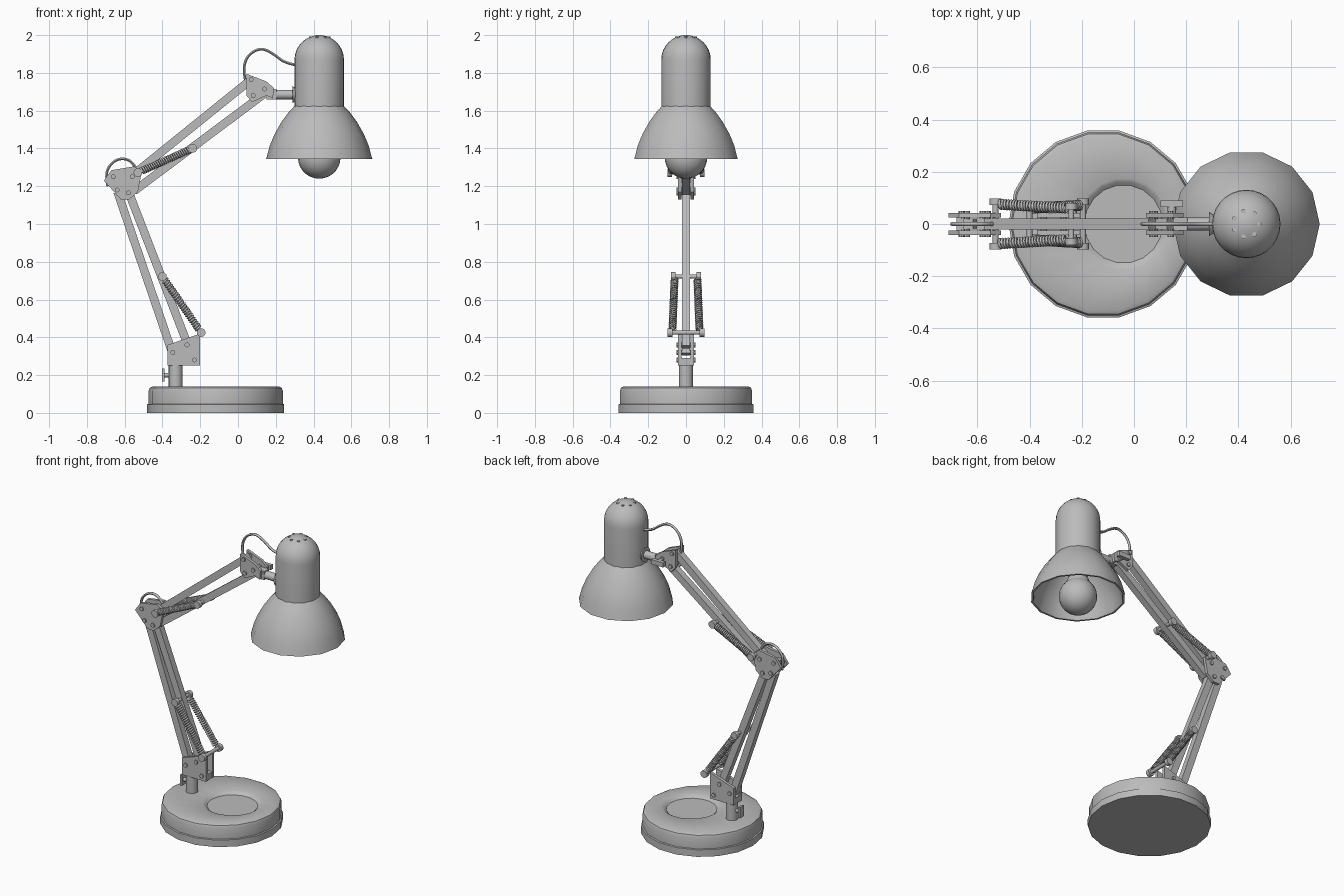
import bpy, bmesh, math
from mathutils import Vector

if "Cube" in bpy.data.objects:
    bpy.data.objects.remove(bpy.data.objects["Cube"])

grey = bpy.data.materials.new("satin grey")
grey.diffuse_color = (0.5, 0.5, 0.5, 1)
grey.use_nodes = True
grey.node_tree.nodes["Principled BSDF"].inputs["Base Color"].default_value = grey.diffuse_color


def finish(name, bm, smooth=30):
    bmesh.ops.recalc_face_normals(bm, faces=bm.faces)
    me = bpy.data.meshes.new(name)
    bm.to_mesh(me)
    bm.free()
    me.materials.append(grey)
    ob = bpy.data.objects.new(name, me)
    bpy.context.collection.objects.link(ob)
    if smooth:
        bpy.ops.object.select_all(action='DESELECT')
        ob.select_set(True)
        bpy.context.view_layer.objects.active = ob
        bpy.ops.object.shade_smooth_by_angle(angle=math.radians(smooth))
    return ob


def rings(name, prof, n, caps=(True, True), smooth=35):
    """Skin circular rings given as (centre x, radius, z)."""
    bm = bmesh.new()
    loops = [[bm.verts.new((cx + r * math.cos(2 * math.pi * i / n),
                            r * math.sin(2 * math.pi * i / n), z)) for i in range(n)]
             for cx, r, z in prof]
    for a, b in zip(loops, loops[1:]):
        for i in range(n):
            j = (i + 1) % n
            bm.faces.new((a[i], a[j], b[j], b[i]))
    if caps[0]:
        bm.faces.new(loops[0])
    if caps[1]:
        bm.faces.new(loops[-1])
    return finish(name, bm, smooth)


def rod(name, a, b, r1, r2=None, n=16):
    a, b = Vector(a), Vector(b)
    bm = bmesh.new()
    bmesh.ops.create_cone(bm, cap_ends=True, segments=n, radius1=r1,
                          radius2=r1 if r2 is None else r2, depth=(b - a).length)
    q = (b - a).to_track_quat('Z', 'Y')
    for v in bm.verts:
        v.co = q @ v.co + (a + b) / 2
    return finish(name, bm)


def plate(name, pts, y0, y1):
    """Extrude an x-z outline from y0 to y1."""
    bm = bmesh.new()
    f = bm.faces.new([bm.verts.new((x, y0, z)) for x, z in pts])
    ext = bmesh.ops.extrude_face_region(bm, geom=[f])
    bmesh.ops.translate(bm, vec=(0, y1 - y0, 0),
                        verts=[g for g in ext['geom'] if isinstance(g, bmesh.types.BMVert)])
    return finish(name, bm, 0)


def bar(name, a, b, w=0.044):
    a, b = Vector(a), Vector(b)
    d = (b - a).normalized() * w / 2
    p = Vector((-d.y, d.x))
    return plate(name, [a + p, b + p, b - p, a - p], -0.021, 0.021)


def tube(name, pts, r, smooth_path=False):
    cu = bpy.data.curves.new(name, 'CURVE')
    cu.dimensions = '3D'
    cu.bevel_depth, cu.bevel_resolution, cu.use_fill_caps = r, 1, True
    sp = cu.splines.new('NURBS' if smooth_path else 'POLY')
    sp.points.add(len(pts) - 1)
    for p, c in zip(sp.points, pts):
        p.co = (*c, 1)
    if smooth_path:
        sp.use_endpoint_u, sp.order_u, sp.resolution_u = True, 3, 8
    tmp = bpy.data.objects.new(name + "_path", cu)
    bpy.context.collection.objects.link(tmp)
    me = bpy.data.meshes.new_from_object(tmp.evaluated_get(bpy.context.evaluated_depsgraph_get()))
    bpy.data.objects.remove(tmp)
    bm = bmesh.new()
    bm.from_mesh(me)
    return finish(name, bm, 60)


def spring(name, a, b, turns=24, r=0.017):
    a, b = Vector(a), Vector(b)
    q = (b - a).to_track_quat('Z', 'Y')
    n = turns * 10
    pts = [a]
    for i in range(n + 1):
        t = 2 * math.pi * i / 10
        pts.append(a.lerp(b, 0.06 + 0.88 * i / n) + q @ Vector((r * math.cos(t), r * math.sin(t), 0)))
    tube(name, pts + [b], 0.005)


def pin(name, x, z, half):
    """Cross pin with a knob on each end."""
    rod(name, (x, -half, z), (x, half, z), 0.011)
    for s in (-1, 1):
        rod(name + "_knob", (x, s * (half - 0.025), z), (x, s * half, z), 0.023)


def bracket(name, outline, bolts):
    """Pair of side plates with bolt heads."""
    for s in (-1, 1):
        plate(name + "_plate", outline, s * 0.024, s * 0.042)
        for x, z in bolts:
            rod(name + "_bolt", (x, s * 0.02, z), (x, s * 0.05, z), 0.013, n=10)


# weighted base with an off-centre dish
BX = -0.118
rings("base", [(BX, .3625, 0), (BX, .3625, .045), (BX, .355, .048), (BX, .355, .118),
               (BX, .349, .133), (BX, .335, .14), (-.04, .175, .14),
               (-.04, .163, .133), (-.04, .15, .122)], 18)

# post, clamp screw
rod("post", (-.33, 0, .13), (-.33, 0, .27), .037)
rod("clamp_screw", (-.40, 0, .2), (-.35, 0, .2), .012)
plate("clamp_wing", [(-.402, .165), (-.388, .165), (-.388, .235), (-.402, .235)], -.02, .02)

# lower bracket
bracket("lower_bracket", [(-.372, .25), (-.2, .25), (-.2, .42), (-.372, .36)],
        [(-.345, .32), (-.27, .36), (-.23, .28)])
plate("lower_bracket_block", [(-.37, .25), (-.202, .25), (-.202, .29), (-.37, .29)], -.026, .026)

# lower and upper parallel arms
bar("lower_arm_rear", (-.638, 1.17), (-.345, .31))
bar("lower_arm_front", (-.583, 1.18), (-.262, .35))
bar("upper_arm_top", (-.56, 1.257), (.07, 1.765))
bar("upper_arm_bottom", (-.55, 1.175), (.14, 1.69))

# elbow
bracket("elbow", [(-.71, 1.23), (-.67, 1.285), (-.55, 1.305), (-.51, 1.275), (-.53, 1.17),
                  (-.575, 1.13), (-.62, 1.13)],
        [(-.64, 1.18), (-.58, 1.165), (-.56, 1.25), (-.66, 1.25)])
plate("elbow_spacer", [(-.68, 1.22), (-.65, 1.22), (-.65, 1.26), (-.68, 1.26)], -.03, .03)

# head bracket, swivel neck and wing bolt
bracket("head_bracket", [(.045, 1.795), (.15, 1.755), (.19, 1.72), (.185, 1.665),
                         (.15, 1.68), (.075, 1.645), (.045, 1.68)],
        [(.07, 1.765), (.14, 1.715), (.08, 1.68)])
plate("neck_block", [(.15, 1.66), (.205, 1.66), (.205, 1.715), (.15, 1.715)], -.024, .024)
rod("neck", (.18, 0, 1.685), (.32, 0, 1.685), .025)
rod("neck_flange", (.288, 0, 1.685), (.335, 0, 1.685), .046, .015)
rod("wing_bolt_stem", (.145, .03, 1.7), (.145, .07, 1.7), .016)
plate("wing_bolt", [(.102, 1.685), (.187, 1.685), (.187, 1.715), (.102, 1.715)], .066, .09)

# spring pins and springs on both sides
pin("lower_spring_bottom_pin", -.195, .425, .097)
pin("lower_spring_top_pin", -.4, .722, .08)
pin("upper_spring_left_pin", -.53, 1.272, .098)
pin("upper_spring_right_pin", -.24, 1.4, .08)
for s in (-1, 1):
    spring("lower_spring", (-.4, s * .06, .722), (-.195, s * .072, .425))
    spring("upper_spring", (-.53, s * .076, 1.272), (-.24, s * .06, 1.4))

# cords
tube("elbow_cord", [(-.69, 0, 1.2), (-.705, 0, 1.27), (-.66, 0, 1.335), (-.6, 0, 1.35),
                    (-.55, 0, 1.32), (-.52, 0, 1.26)], .008, True)
tube("head_cord", [(.05, 0, 1.72), (.025, 0, 1.80), (.045, 0, 1.89), (.12, 0, 1.935), (.19, 0, 1.9),
                   (.25, 0, 1.85), (.32, 0, 1.84)], .008, True)

# lamp housing with a dome and vent holes
HX = 0.43
dome = [(HX, .131 * math.cos(a), 1.87 + .13 * math.sin(a))
        for a in (math.pi / 2 * k / 8 for k in range(8))]
rings("lamp_housing", [(HX, .131, 1.615)] + dome + [(HX, .012, 2.0)], 28)
for k in range(7):
    a = 2 * math.pi * k / 7
    x, y = HX + .05 * math.cos(a), .05 * math.sin(a)
    rod("vent_hole", (x, y, 1.97), (x, y, 1.993), .009, n=10)

# bell shade with inner wall
outer = [(.131, 1.625), (.165, 1.588), (.2, 1.54), (.237, 1.475), (.262, 1.415), (.275, 1.365), (.281, 1.345)]
inner = [(r - .012, z - (.006 if z > 1.35 else 0)) for r, z in reversed(outer)]
rings("bell_shade", [(HX, r, z) for r, z in outer + inner], 14, (False, True), 50)

# bulb and socket
rod("socket", (HX, 0, 1.62), (HX, 0, 1.5), .06)
rings("bulb_neck", [(HX, .045, 1.52), (HX, .055, 1.48), (HX, .08, 1.43)], 20)
bm = bmesh.new()
bmesh.ops.create_uvsphere(bm, u_segments=20, v_segments=14, radius=.113)
bmesh.ops.translate(bm, vec=(HX, 0, 1.353), verts=bm.verts)
finish("bulb", bm, 60)
